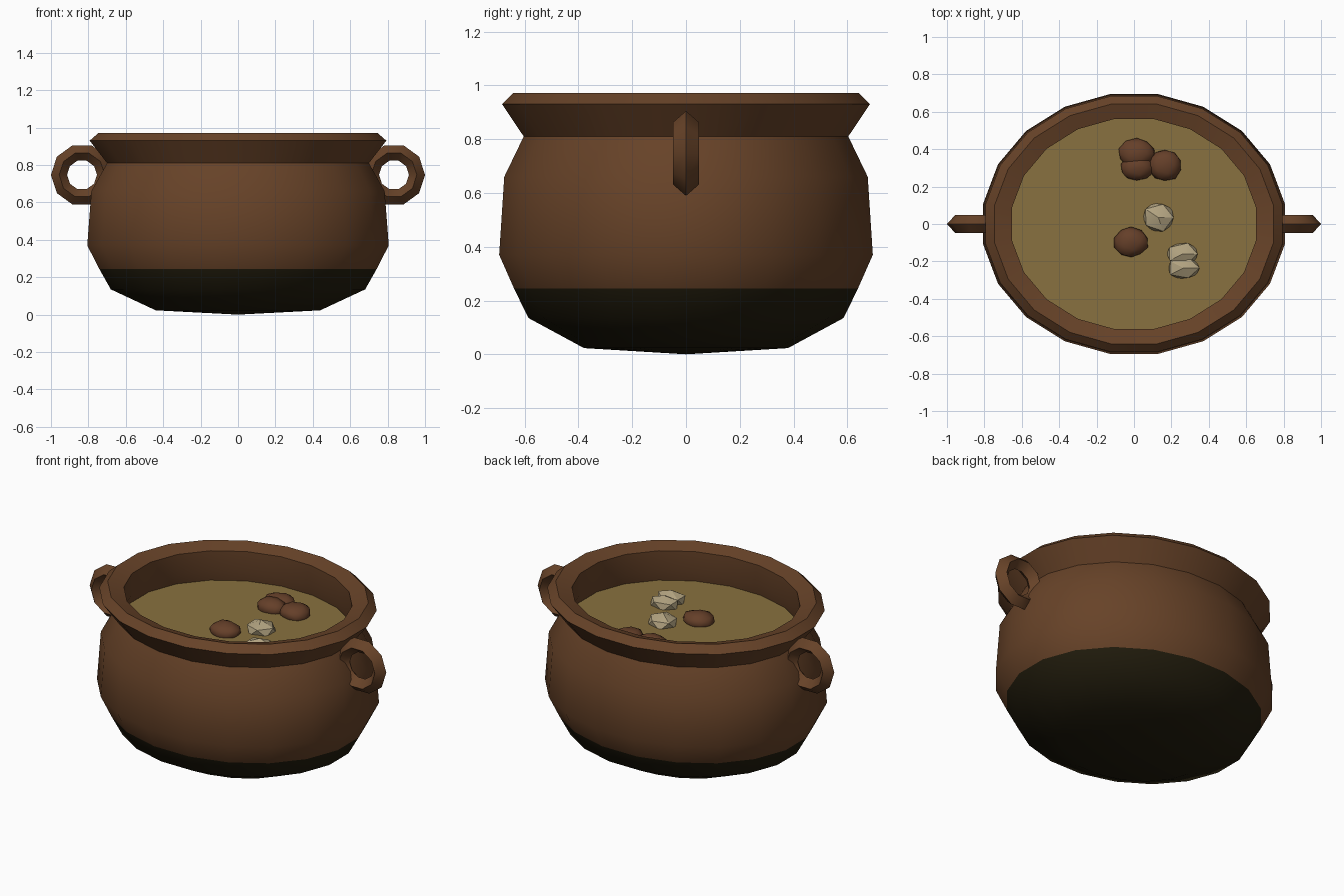
import bpy, bmesh, math, random
from mathutils import Vector

cube = bpy.data.objects.get("Cube")
if cube:
    bpy.data.objects.remove(cube, do_unlink=True)

SIDES = 20
FLAT = math.cos(math.pi / SIDES)   # extents are measured across the flats
DEPTH = 0.862                      # the pot is oval
SOUP_Z = 0.76
SOOT_Z = 0.245


def material(name, rgb):
    mat = bpy.data.materials.new(name)
    mat.use_nodes = True
    colour = (*rgb, 1)
    mat.diffuse_color = colour
    bsdf = next(n for n in mat.node_tree.nodes if n.type == 'BSDF_PRINCIPLED')
    bsdf.inputs["Base Color"].default_value = colour
    return mat


clay = material("brown clay", (0.135, 0.055, 0.021))
soot = material("black soot", (0.016, 0.012, 0.004))
broth = material("yellow broth", (0.25, 0.165, 0.05))
meat = material("brown meat", (0.13, 0.05, 0.022))
root = material("pale root", (0.45, 0.37, 0.22))


def finish(name, bm, mats, angle):
    bmesh.ops.recalc_face_normals(bm, faces=bm.faces)
    mesh = bpy.data.meshes.new(name)
    bm.to_mesh(mesh)
    bm.free()
    for mat in mats:
        mesh.materials.append(mat)
    obj = bpy.data.objects.new(name, mesh)
    bpy.context.collection.objects.link(obj)
    bpy.ops.object.select_all(action='DESELECT')
    obj.select_set(True)
    bpy.context.view_layer.objects.active = obj
    bpy.ops.object.shade_smooth_by_angle(angle=math.radians(angle))
    return obj


def oval_ring(bm, radius, z):
    verts = []
    for i in range(SIDES):
        a = math.tau * (i + 0.5) / SIDES
        r = radius / FLAT
        verts.append(bm.verts.new((r * math.cos(a), r * DEPTH * math.sin(a), z)))
    return verts


def bridge(bm, a, b):
    n = len(a)
    return [bm.faces.new((a[i], a[(i + 1) % n], b[(i + 1) % n], b[i])) for i in range(n)]


# Pot: outer wall, flared lip and inner wall in one turned profile
profile = [(0.44, 0.023), (0.68, 0.135), (0.742, SOOT_Z), (0.806, 0.37), (0.784, 0.66),
           (0.70, 0.81), (0.793, 0.93), (0.745, 0.972), (0.652, 0.945), (0.652, 0.82),
           (0.68, 0.72)]
bm = bmesh.new()
rings = [oval_ring(bm, r, z) for r, z in profile]
for lower, upper in zip(rings, rings[1:]):
    bridge(bm, lower, upper)
base = bm.verts.new((0, 0, 0))
for i in range(SIDES):
    bm.faces.new((base, rings[0][(i + 1) % SIDES], rings[0][i]))
for face in bm.faces:
    face.material_index = int(face.calc_center_median().z < SOOT_Z)
finish("pot", bm, [clay, soot], 45)

# Broth surface
bm = bmesh.new()
bm.faces.new(oval_ring(bm, 0.665, SOUP_Z))
finish("broth", bm, [broth], 30)


# Ring handles with a diamond cross-section
def handle(name, side):
    section = [(0.166, 0), (0.122, 0.048), (0.08, 0), (0.122, -0.048)]
    bm = bmesh.new()
    loops = []
    for i in range(10):
        a = math.tau * i / 10
        loops.append([bm.verts.new((side * (0.834 + r * math.cos(a)), y,
                                    0.747 + r * math.sin(a))) for r, y in section])
    for i in range(10):
        bridge(bm, loops[i], loops[(i + 1) % 10])
    finish(name, bm, [clay], 30)


handle("left_handle", 1)
handle("right_handle", -1)


# Floating chunks: jittered, flattened lumps
def chunk(name, mat, x, y, width, length, height, angle, seed, detail):
    rng = random.Random(seed)
    bm = bmesh.new()
    bmesh.ops.create_icosphere(bm, subdivisions=detail, radius=1)
    for v in bm.verts:
        v.co *= rng.uniform(0.92, 1.08)
        v.co = Vector((x + v.co.x * width, y + v.co.y * length, SOUP_Z + 0.012 + v.co.z * height))
    finish(name, bm, [mat], angle)


for i, (x, y, w, l) in enumerate([(0.015, 0.375, 0.095, 0.08), (0.015, 0.30, 0.09, 0.07),
                                  (0.165, 0.315, 0.09, 0.085), (-0.015, -0.1, 0.09, 0.08)]):
    chunk(f"meat_chunk_{i + 1}", meat, x, y, w, l, 0.05, 50, i, 2)

for i, (x, y, w, l) in enumerate([(0.13, 0.035, 0.095, 0.085), (0.26, -0.16, 0.095, 0.065),
                                  (0.265, -0.235, 0.095, 0.065)]):
    chunk(f"root_chunk_{i + 1}", root, x, y, w, l, 0.05, 30, i + 10, 1)
